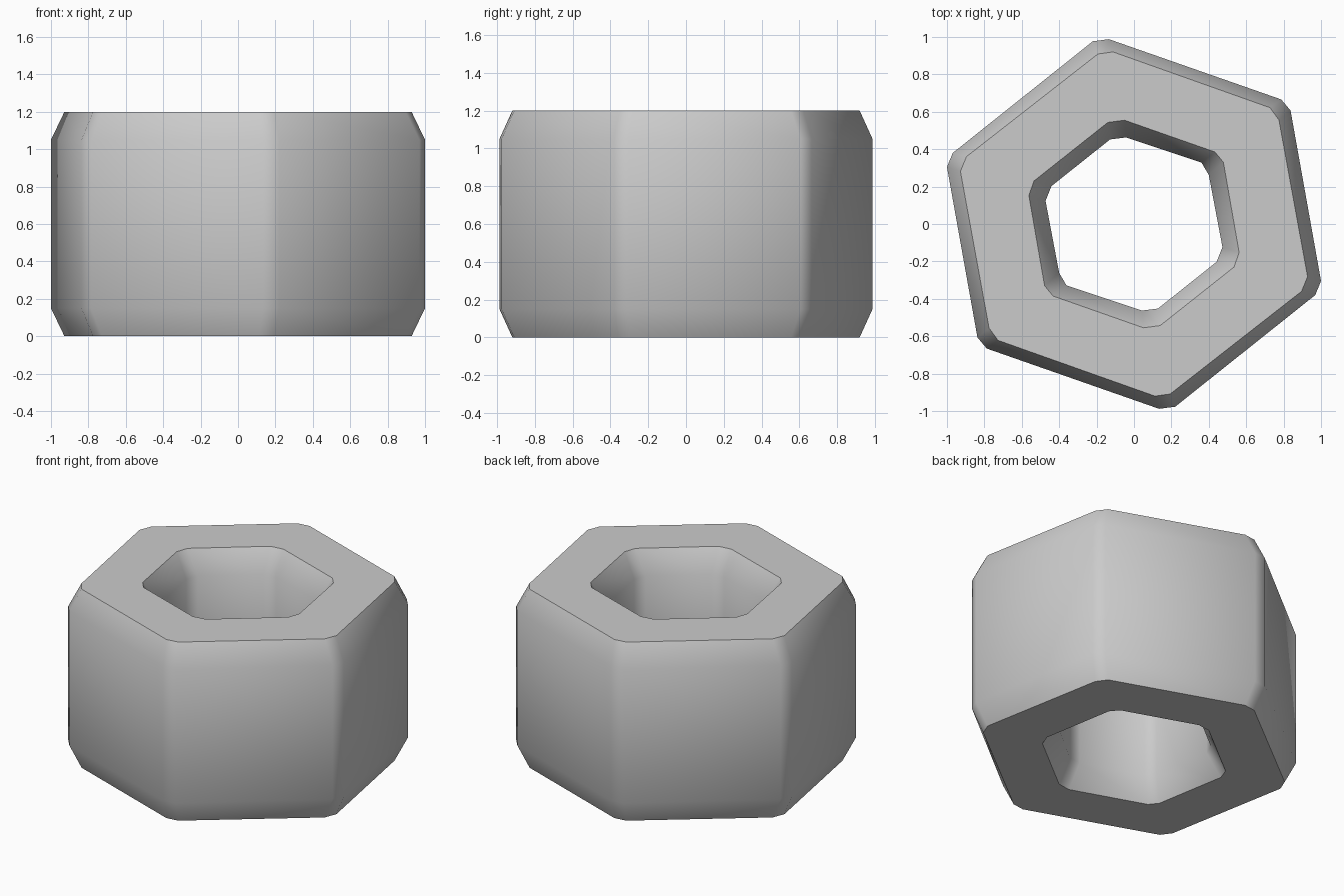
import bpy
import bmesh
from math import radians

cube = bpy.data.objects.get("Cube")
if cube:
    bpy.data.objects.remove(cube, do_unlink=True)

steel = bpy.data.materials.new("plain grey")
steel.use_nodes = True
grey = (0.6, 0.6, 0.6, 1)
steel.diffuse_color = grey
steel.node_tree.nodes["Principled BSDF"].inputs["Base Color"].default_value = grey

HEIGHT, BEVEL = 1.2, 0.15

# Half outlines, clockwise; the other half is the same turned by 180 degrees
outer_wall = [(-0.22, 0.977), (-0.134, 0.988), (0.787, 0.666),
              (0.837, 0.607), (1.0, -0.305), (0.969, -0.38)]
outer_rim = [(-0.193, 0.909), (-0.112, 0.92), (0.727, 0.622),
             (0.775, 0.556), (0.928, -0.281), (0.896, -0.36)]
hole_rim = [(-0.14, 0.543), (-0.051, 0.555), (0.433, 0.385),
            (0.478, 0.33), (0.562, -0.152), (0.535, -0.23)]
hole_wall = [(-0.128, 0.452), (-0.043, 0.463), (0.361, 0.328),
             (0.4, 0.262), (0.473, -0.124), (0.441, -0.203)]

bm = bmesh.new()


def ring(half, z):
    outline = half + [(-x, -y) for x, y in half]
    return [bm.verts.new((x, y, z)) for x, y in outline]


# Closed cross-section: up the outside, over the top, down through the hole
rings = [ring(outer_rim, 0), ring(outer_wall, BEVEL),
         ring(outer_wall, HEIGHT - BEVEL), ring(outer_rim, HEIGHT),
         ring(hole_rim, HEIGHT), ring(hole_wall, HEIGHT - BEVEL),
         ring(hole_wall, BEVEL), ring(hole_rim, 0)]
for i, a in enumerate(rings):
    b = rings[(i + 1) % len(rings)]
    for j in range(len(a)):
        k = (j + 1) % len(a)
        bm.faces.new((a[j], a[k], b[k], b[j]))
bmesh.ops.recalc_face_normals(bm, faces=bm.faces)

mesh = bpy.data.meshes.new("hex_nut")
bm.to_mesh(mesh)
bm.free()
mesh.materials.append(steel)
nut = bpy.data.objects.new("hex_nut", mesh)
bpy.context.collection.objects.link(nut)

# Soft bevels and corners, crisp flat ends
bpy.ops.object.select_all(action="DESELECT")
nut.select_set(True)
bpy.context.view_layer.objects.active = nut
bpy.ops.object.shade_smooth_by_angle(angle=radians(45))
